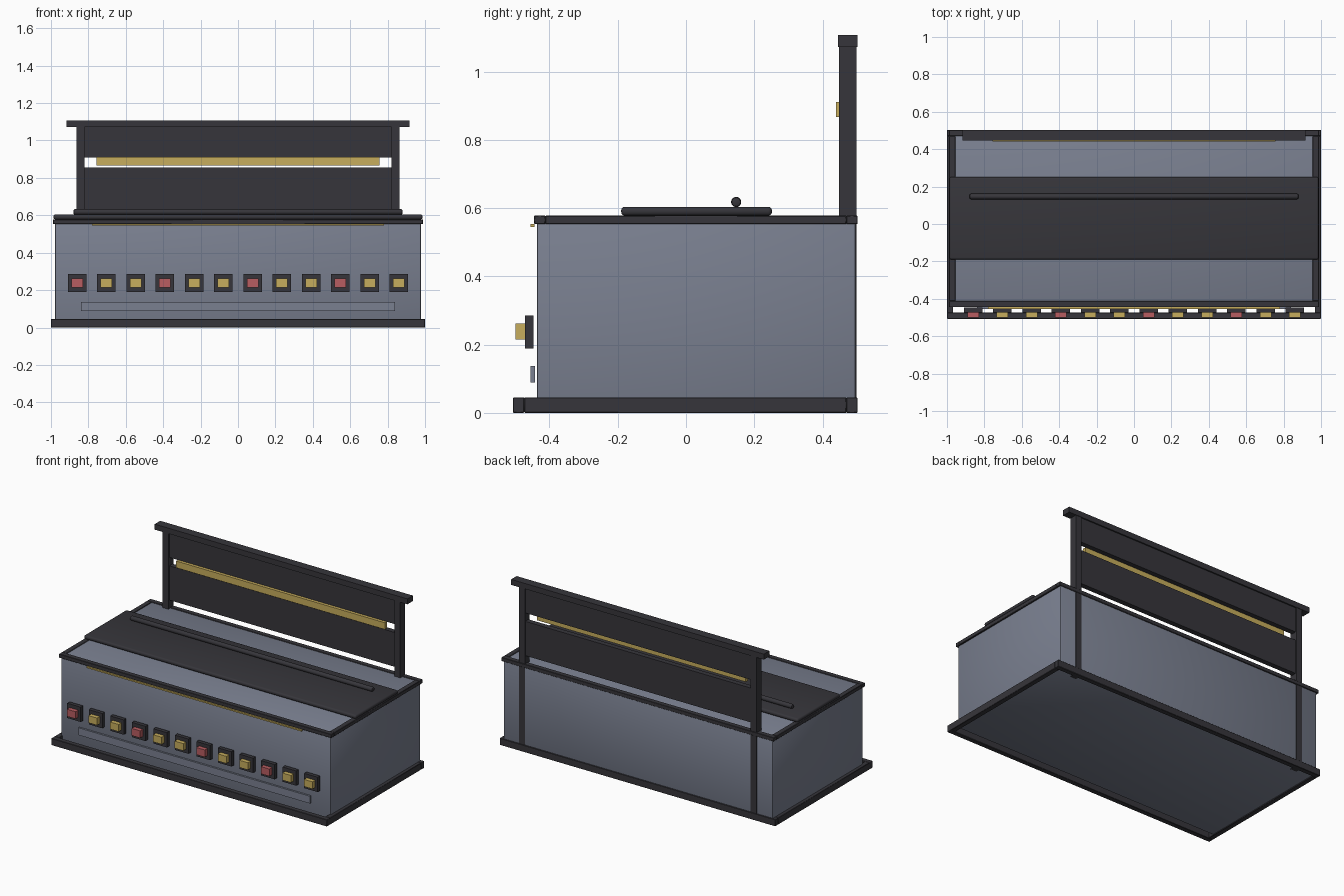
import bpy, math

if "Cube" in bpy.data.objects:
    bpy.data.objects.remove(bpy.data.objects["Cube"])


def material(name, rgb):
    m = bpy.data.materials.new(name)
    m.diffuse_color = (*rgb, 1)
    m.use_nodes = True
    m.node_tree.nodes["Principled BSDF"].inputs["Base Color"].default_value = m.diffuse_color
    return m


GREY = material("slate_grey", (0.195, 0.216, 0.28))
DARK = material("charcoal", (0.037, 0.036, 0.043))
GOLD = material("gold", (0.57, 0.42, 0.11))
RED = material("red", (0.48, 0.11, 0.12))


def finish(o, name, mat, bevel=0, segments=2):
    o.name = name
    o.data.materials.append(mat)
    bpy.ops.object.transform_apply(location=False, rotation=True, scale=True)
    if bevel:
        b = o.modifiers.new("Bevel", 'BEVEL')
        b.width, b.segments = bevel, segments
        b.limit_method = 'ANGLE'
        bpy.ops.object.modifier_apply(modifier="Bevel")
        bpy.ops.object.shade_smooth_by_angle(angle=math.radians(40))
    return o


def box(name, mat, x, y, z, bevel=0, segments=2):
    """Box from (min, max) ranges on each axis."""
    c = [(r[0] + r[1]) / 2 for r in (x, y, z)]
    bpy.ops.mesh.primitive_cube_add(size=1, location=c)
    o = bpy.context.object
    o.scale = [r[1] - r[0] for r in (x, y, z)]
    return finish(o, name, mat, bevel, segments)


def frame(name, x, y, z, w):
    """Rectangular frame of four bars; x is the half width, w the bar width."""
    box(name + "_front", DARK, (-x, x), (y[0], y[0] + w), z, 0.002, 1)
    box(name + "_back", DARK, (-x, x), (y[1] - w, y[1]), z, 0.002, 1)
    for side, s in (("left", -1), ("right", 1)):
        xs = sorted((s * (x - w), s * x))
        box(f"{name}_{side}", DARK, xs, (y[0] + w, y[1] - w), z, 0.002, 1)


# Main body with the open base frame and top rim
box("body", GREY, (-0.978, 0.978), (-0.437, 0.497), (0.006, 0.574), 0.008)
frame("base_frame", 1.0, (-0.507, 0.503), (0, 0.045), 0.033)
frame("top_rim", 0.988, (-0.445, 0.503), (0.553, 0.578), 0.033)

# Lid slab and the thin rod on top
box("lid_slab", DARK, (-0.987, 0.987), (-0.19, 0.252), (0.578, 0.604), 0.011, 3)
bpy.ops.mesh.primitive_cylinder_add(vertices=16, radius=0.015, depth=1.76,
                                    location=(0, 0.147, 0.618),
                                    rotation=(0, math.pi / 2, 0))
finish(bpy.context.object, "lid_rod", DARK, 0.008, 2)

# Rear rack: posts, two panels, gold bar and top rail
for side, s in (("left", -1), ("right", 1)):
    box("rack_post_" + side, DARK, sorted((s * 0.82, s * 0.863)),
        (0.449, 0.5), (0.002, 1.072))
box("rack_upper_panel", DARK, (-0.822, 0.822), (0.46, 0.494), (0.91, 1.072))
box("rack_lower_panel", DARK, (-0.822, 0.822), (0.46, 0.494), (0.63, 0.855))
box("rack_gold_bar", GOLD, (-0.757, 0.757), (0.44, 0.462), (0.867, 0.911))
box("rack_top_rail", DARK, (-0.917, 0.917), (0.446, 0.503), (1.072, 1.108))

# Front trim
box("front_gold_strip", GOLD, (-0.78, 0.78), (-0.455, -0.444), (0.545, 0.554))
box("front_lower_plate", GREY, (-0.84, 0.84), (-0.455, -0.443), (0.089, 0.137))

# Row of twelve push buttons, every third one red
for i in range(12):
    x = -0.86 + i * 1.72 / 11
    box(f"button_housing_{i + 1}", DARK, (x - 0.049, x + 0.049),
        (-0.472, -0.447), (0.189, 0.286))
    box(f"button_{i + 1}", RED if i % 3 == 0 and i < 10 else GOLD,
        (x - 0.031, x + 0.031), (-0.5, -0.47), (0.215, 0.262))
